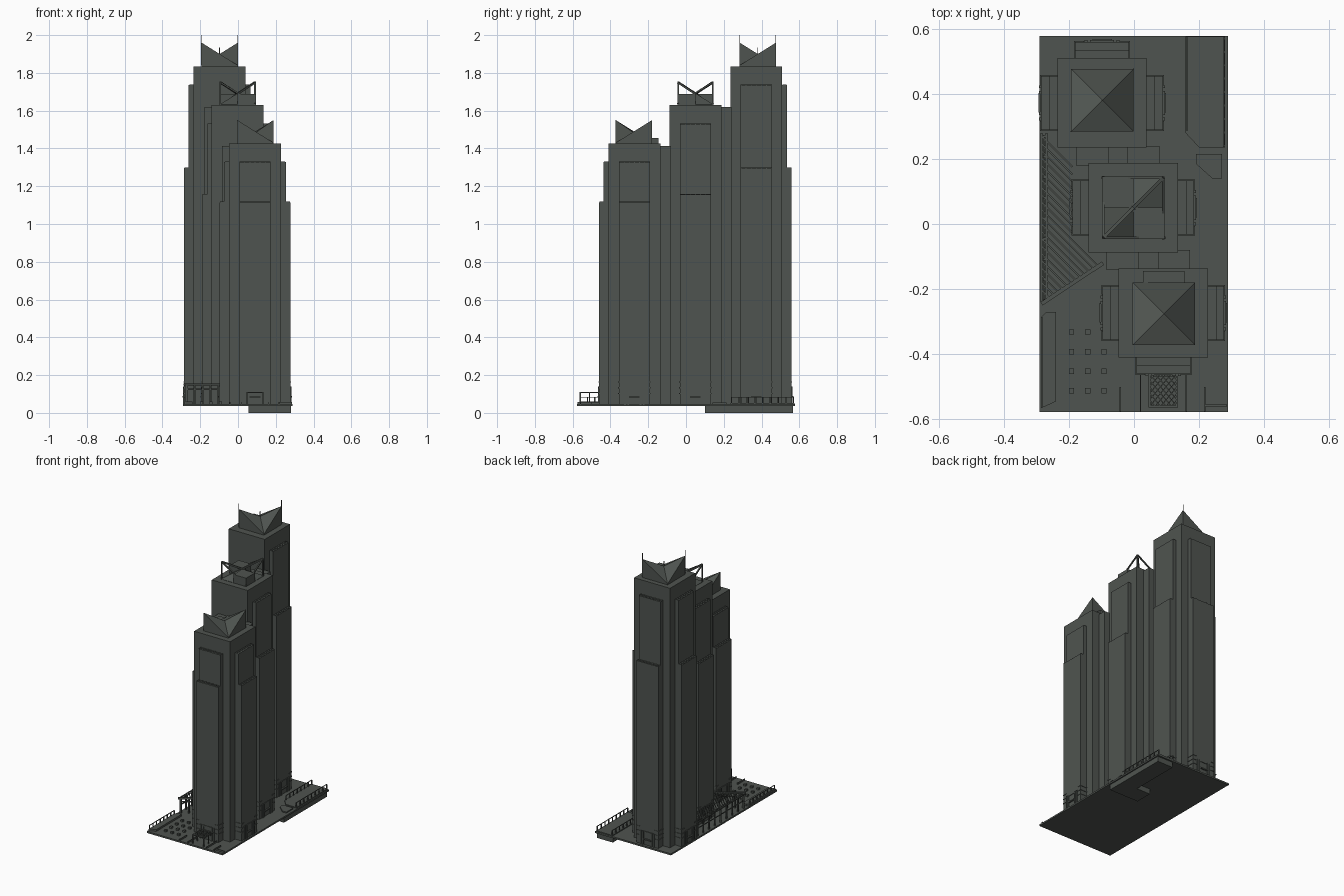
import bpy, bmesh, math
from mathutils import Vector

if "Cube" in bpy.data.objects:
    bpy.data.objects.remove(bpy.data.objects["Cube"])

stone = bpy.data.materials.new("dark grey green")
stone.diffuse_color = (0.078, 0.088, 0.079, 1)
stone.use_nodes = True
stone.node_tree.nodes["Principled BSDF"].inputs["Base Color"].default_value = stone.diffuse_color


def finish(name, bm):
    bmesh.ops.recalc_face_normals(bm, faces=bm.faces)
    me = bpy.data.meshes.new(name)
    bm.to_mesh(me)
    bm.free()
    me.materials.append(stone)
    ob = bpy.data.objects.new(name, me)
    bpy.context.collection.objects.link(ob)
    return ob


def add_box(bm, x0, x1, y0, y1, z0, z1):
    vs = bmesh.ops.create_cube(bm, size=1)["verts"]
    for v in vs:
        v.co = Vector((x0 if v.co.x < 0 else x1, y0 if v.co.y < 0 else y1, z0 if v.co.z < 0 else z1))


def add_beam(bm, a, b, w):
    a, b = Vector(a), Vector(b)
    d = b - a
    q = d.to_track_quat('Z', 'Y')
    for v in bmesh.ops.create_cube(bm, size=1)["verts"]:
        v.co = a + d / 2 + q @ Vector((v.co.x * w, v.co.y * w, v.co.z * d.length))


def boxes(name, items):
    bm = bmesh.new()
    for i in items:
        add_box(bm, *i)
    return finish(name, bm)


def prism(name, pts, z0, z1):
    bm = bmesh.new()
    f = bm.faces.new([bm.verts.new((x, y, z0)) for x, y in pts])
    r = bmesh.ops.extrude_face_region(bm, geom=[f])
    for v in r["geom"]:
        if isinstance(v, bmesh.types.BMVert):
            v.co.z = z1
    return finish(name, bm)


G = 0.047  # plaza level
H = 0.137  # half width of a tower
W = 0.083  # half width of a bay

# Plaza slab and lower terrace
boxes("plaza_slab", [(-0.29, 0.288, -0.578, 0.578, 0.036, G)])
boxes("lower_terrace", [(0.16, 0.28, 0.1, 0.567, 0, 0.037), (0.055, 0.16, 0.1, 0.22, 0, 0.037)])
prism("terrace_deck", [(0.158, 0.575), (0.158, 0.28), (0.2, 0.235), (0.28, 0.235), (0.28, 0.575)], G - 0.002, G + 0.006)
prism("terrace_planter", [(0.19, 0.215), (0.27, 0.215), (0.27, 0.14), (0.24, 0.14), (0.19, 0.185)], G - 0.002, G + 0.008)


def side_box(cx, cy, side, u0, u1, d0, d1, z0, z1):
    """Box beside a tower: u runs along the face, d is distance out from the centre."""
    dx, dy = side
    if dx:
        xs = sorted((cx + dx * d0, cx + dx * d1))
        return (*xs, cy + u0, cy + u1, z0, z1)
    ys = sorted((cy + dy * d0, cy + dy * d1))
    return (cx + u0, cx + u1, *ys, z0, z1)


def tower(name, cx, cy, top, upper, lower, sides):
    boxes(name + "_shaft", [(cx - H, cx + H, cy - H, cy + H, G, top)])
    bays, ribs, doors, bands = [], [], [], []
    for s in sides:
        # stepped bays
        bays.append(side_box(cx, cy, s, -W, W, H - 0.01, H + 0.026, G, upper))
        bays.append(side_box(cx, cy, s, -W, W, H - 0.01, H + 0.05, G, lower))
        # ribs on the bay roofs
        for d, z in ((H + 0.001, upper), (H + 0.027, lower)):
            for i in range(7):
                u = -W + 0.002 + i * (2 * W - 0.004) / 6
                ribs.append(side_box(cx, cy, s, u - 0.002, u + 0.002, d, d + 0.022, z - 0.002, z + 0.003))
            ribs.append(side_box(cx, cy, s, -W, W, d + 0.009, d + 0.012, z - 0.002, z + 0.003))
        # doorway frame at the foot of the bay
        f = H + 0.049
        for k in (-1, 1):
            for u in (0.028, 0.045):
                a, b = sorted((k * u, k * (u + 0.009)))
                doors.append(side_box(cx, cy, s, a, b, f, f + 0.007, G, 0.14))
        doors.append(side_box(cx, cy, s, -0.028, 0.028, f, f + 0.005, 0.132, 0.14))
        doors.append(side_box(cx, cy, s, -0.03, 0.03, f, f + 0.01, 0.082, 0.09))
        # stone courses around the foot
        for z in (0.1, 0.13, 0.16):
            for a, b in ((-W - 0.003, -0.056), (0.056, W + 0.003)):
                bands.append(side_box(cx, cy, s, a, b, H, H + 0.053, z, z + 0.006))
    boxes(name + "_bays", bays)
    boxes(name + "_bay_roof_ribs", ribs)
    boxes(name + "_doorways", doors)
    boxes(name + "_stone_courses", bands)


def saddle_crown(name, cx, cy, r, z0, low, mid, high):
    """Folded roof: front left and back right corners rise, the others stay low."""
    bm = bmesh.new()
    cs = [(-r, -r, high), (r, -r, low), (r, r, high), (-r, r, low)]
    b = [bm.verts.new((cx + x, cy + y, z0)) for x, y, z in cs]
    t = [bm.verts.new((cx + x, cy + y, z)) for x, y, z in cs]
    c = bm.verts.new((cx, cy, mid))
    bm.faces.new(b)
    for i in range(4):
        j = (i + 1) % 4
        bm.faces.new((b[i], b[j], t[j], t[i]))
        bm.faces.new((t[i], t[j], c))
    return finish(name, bm)


L, R, B, F = (-1, 0), (1, 0), (0, 1), (0, -1)
AX, AY, BX, BY, CX, CY = -0.098, 0.372, -0.002, 0.05, 0.09, -0.273
tower("rear_tower", AX, AY, 1.833, 1.735, 1.297, (L, R, B))
tower("middle_tower", BX, BY, 1.63, 1.53, 1.155, (L, R))
tower("front_tower", CX, CY, 1.425, 1.328, 1.115, (L, R, F))

# Links between the towers
boxes("rear_links", [(-0.178, -0.078, 0.18, 0.24, G, 1.62), (-0.02, 0.078, 0.18, 0.24, G, 1.62)])
boxes("front_links", [(-0.086, 0.015, -0.14, -0.08, G, 1.412), (0.075, 0.172, -0.14, -0.08, G, 1.412)])
boxes("roof_plant_box", [(0.028, 0.155, -0.18, -0.145, 1.42, 1.455)])

# Crowns
r = 0.096
AR = AY + 0.008
saddle_crown("rear_crown", AX + 0.001, AR, r, 1.83, 1.84, 1.9, 1.96)
saddle_crown("front_crown", CX + 0.002, CY - 0.003, r, 1.42, 1.43, 1.483, 1.55)
bm = bmesh.new()
for k in (-1, 1):
    add_beam(bm, (AX + k * r, AR + k * r, 1.84), (AX + k * r, AR + k * r, 2.0), 0.003)
add_beam(bm, (AX, AR, 1.88), (AX, AR, 1.935), 0.003)
finish("spires", bm)

# Open crown of the middle tower: two solid quarters, low pyramid and frames
boxes("middle_crown_quarters", [(BX, BX + r, BY - r, BY, 1.62, 1.688), (BX - r, BX, BY, BY + r, 1.62, 1.688)])
saddle_crown("middle_crown_pyramid", BX, BY, r, 1.62, 1.632, 1.692, 1.632)
bm = bmesh.new()
for k in (-1, 1):
    p = Vector((BX + k * (r - 0.004), BY + k * (r - 0.004), 1.75))
    add_beam(bm, (p.x, p.y, 1.625), p, 0.008)
    add_beam(bm, p, (BX, BY, 1.69), 0.01)
    add_beam(bm, p, (p.x, BY - k * r, 1.635), 0.008)
    add_beam(bm, p, (BX - k * r, p.y, 1.635), 0.008)
finish("middle_crown_frames", bm)

# Slatted side canopy on posts
bm = bmesh.new()
z = 0.15
for i in range(22):
    y0 = 0.27 - 0.0225 * i
    t = (y0 + 0.24) / 1.65
    if y0 > 0.06:
        t = 0.095
    add_beam(bm, (-0.284, y0, z), (-0.284 + t, y0 - t, z), 0.005)
for x in (-0.284, -0.268):
    add_beam(bm, (x, 0.28, z - 0.004), (x, -0.24, z - 0.004), 0.006)
add_beam(bm, (-0.284, -0.245, z), (-0.095, -0.12, z), 0.012)
finish("side_canopy_slats", bm)
bm = bmesh.new()
for i in range(9):
    y = 0.27 - i * 0.063
    add_box(bm, -0.28, -0.272, y - 0.004, y + 0.004, G, z)
for i in range(5):
    t = i / 4
    x, y = -0.27 + 0.165 * t, -0.235 + 0.11 * t
    add_box(bm, x - 0.004, x + 0.004, y - 0.004, y + 0.004, G, z)
add_beam(bm, (-0.276, 0.27, 0.1), (-0.276, -0.235, 0.1), 0.005)
add_beam(bm, (-0.27, -0.235, 0.125), (-0.105, -0.125, 0.125), 0.006)
finish("side_canopy_posts", bm)

# Front entrance canopy with crossed lattice
bm = bmesh.new()
x0, x1, y0, y1, z = 0.048, 0.132, -0.56, -0.46, 0.107
for x in (x0, x1):
    add_beam(bm, (x, y0, z), (x, y1, z), 0.006)
    for y in (y0, -0.51):
        add_beam(bm, (x, y, G), (x, y, z), 0.006)
for y in (y0, y1):
    add_beam(bm, (x0, y, z), (x1, y, z), 0.006)
n = 5
for i in range(-n + 1, n):
    a, b = max(0, i) / n, min(n, n + i) / n
    p, q = a - i / n, b - i / n
    for flip in (0, 1):
        xs = [x0 + (x1 - x0) * (1 - u if flip else u) for u in (a, b)]
        add_beam(bm, (xs[0], y0 + (y1 - y0) * p, z), (xs[1], y0 + (y1 - y0) * q, z), 0.003)
finish("entrance_canopy", bm)
boxes("entrance_walls", [(-0.045, -0.04, -0.575, -0.5, G, 0.058), (0.018, 0.022, -0.575, -0.46, G, 0.058),
                         (0.158, 0.162, -0.575, -0.46, G, 0.058), (0.215, 0.22, -0.575, -0.5, G, 0.058),
                         (0.22, 0.286, -0.56, -0.555, G, 0.058)])

# Planter and railings
prism("side_planter", [(-0.284, -0.285), (-0.27, -0.27), (-0.24, -0.27), (-0.24, -0.545), (-0.284, -0.565)], G - 0.002, 0.06)
bm = bmesh.new()
for x, ya, yb, n in ((0.276, 0.24, 0.57, 9), (0.163, 0.29, 0.57, 8), (-0.282, -0.56, -0.29, 8)):
    for i in range(n):
        y = ya + (yb - ya) * i / (n - 1)
        add_box(bm, x - 0.003, x + 0.003, y - 0.003, y + 0.003, G, 0.083)
    add_beam(bm, (x, ya, 0.083), (x, yb, 0.083), 0.004)
finish("railings", bm)

# Low seats on the front plaza
boxes("plaza_seats", [(x, x + 0.016, y, y + 0.016, G, 0.06)
                      for x in (-0.2, -0.15, -0.1) for y in (-0.52, -0.46, -0.4, -0.34)])
